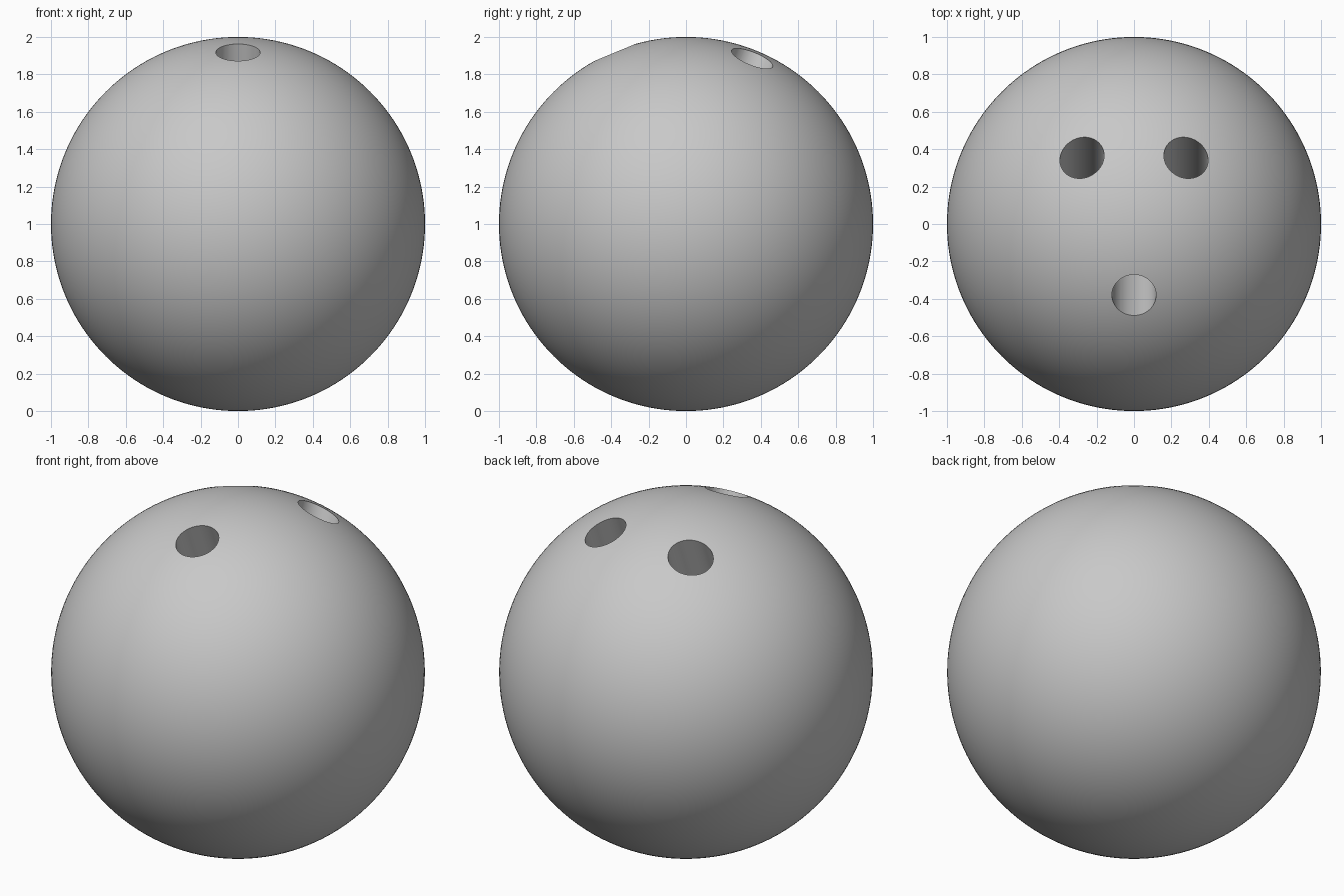
import bpy, math
from mathutils import Vector

if "Cube" in bpy.data.objects:
    bpy.data.objects.remove(bpy.data.objects["Cube"])

HOLE_R, DEPTH = 0.118, 0.8

grey = bpy.data.materials.new("plain grey")
grey.diffuse_color = (0.58, 0.58, 0.58, 1)
grey.use_nodes = True
grey.node_tree.nodes["Principled BSDF"].inputs["Base Color"].default_value = grey.diffuse_color

# Ball body
bpy.ops.mesh.primitive_uv_sphere_add(segments=160, ring_count=80, radius=1, location=(0, 0, 1))
ball = bpy.context.object
ball.name = "ball"
ball.data.materials.append(grey)


def drill(x, tilt):
    """Cut a finger hole whose axis leans in the y-z plane."""
    axis = Vector((0, math.sin(tilt), math.cos(tilt)))
    surface = math.sqrt(1 - x * x)
    length = DEPTH + 0.4
    centre = Vector((x, 0, 1)) + axis * (surface - DEPTH + length / 2)
    bpy.ops.mesh.primitive_cylinder_add(vertices=64, radius=HOLE_R, depth=length,
                                        location=centre, rotation=(-tilt, 0, 0))
    cutter = bpy.context.object
    cutter.name = "hole_cutter"
    cutter.hide_render = True
    cutter.data.materials.append(grey)
    mod = ball.modifiers.new("finger_hole", 'BOOLEAN')
    mod.operation = 'DIFFERENCE'
    mod.solver = 'EXACT'
    mod.object = cutter
    bpy.context.view_layer.objects.active = ball
    bpy.ops.object.modifier_apply(modifier=mod.name)
    bpy.data.objects.remove(cutter)


# Thumb hole at the front, two finger holes at the back
drill(0, math.radians(-22.5))
for side in (-1, 1):
    drill(side * 0.278, math.radians(21.8))

# Smooth ball with crisp hole rims
bpy.ops.object.select_all(action='DESELECT')
ball.select_set(True)
bpy.context.view_layer.objects.active = ball
bpy.ops.object.shade_smooth_by_angle(angle=math.radians(30))
